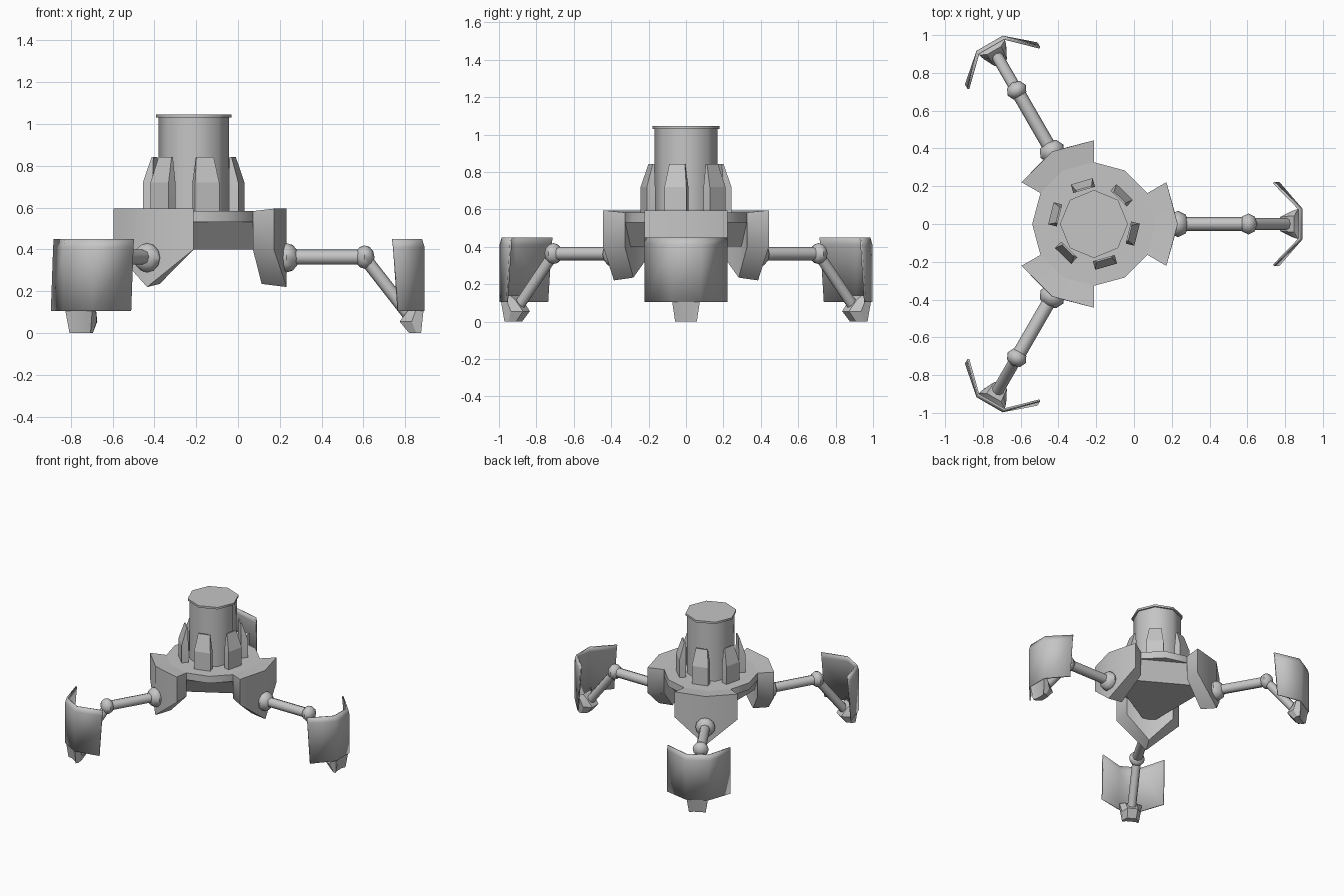
import bpy, bmesh, math
from mathutils import Vector, Matrix

if "Cube" in bpy.data.objects:
    bpy.data.objects.remove(bpy.data.objects["Cube"])

AXIS = Vector((-0.212, 0, 0))

grey = bpy.data.materials.new("plain_grey")
grey.use_nodes = True
COLOUR = (0.56, 0.56, 0.56, 1)
grey.diffuse_color = COLOUR
grey.node_tree.nodes["Principled BSDF"].inputs["Base Color"].default_value = COLOUR


def finish(bm, name, turn=0, smooth=50, recalc=True):
    """Turn a part about the hull axis and make it an object."""
    if recalc:
        bmesh.ops.recalc_face_normals(bm, faces=bm.faces)
    bm.transform(Matrix.Translation(AXIS) @ Matrix.Rotation(math.radians(turn), 4, 'Z'))
    mesh = bpy.data.meshes.new(name)
    bm.to_mesh(mesh)
    bm.free()
    mesh.materials.append(grey)
    obj = bpy.data.objects.new(name, mesh)
    bpy.context.collection.objects.link(obj)
    bpy.ops.object.select_all(action='DESELECT')
    obj.select_set(True)
    bpy.context.view_layer.objects.active = obj
    bpy.ops.object.shade_smooth_by_angle(angle=math.radians(smooth))
    return obj


def ring(radius, z, angles):
    return [(radius * math.cos(math.radians(a)), radius * math.sin(math.radians(a)), z)
            for a in angles]


def loft(bm, loops):
    """Skin matching loops of points and cap both ends."""
    rows = [[bm.verts.new(p) for p in loop] for loop in loops]
    n = len(rows[0])
    for low, high in zip(rows, rows[1:]):
        for i in range(n):
            j = (i + 1) % n
            bm.faces.new((low[i], low[j], high[j], high[i]))
    bm.faces.new(rows[0][::-1])
    bm.faces.new(rows[-1])


def drum(name, sides, profile):
    bm = bmesh.new()
    angles = [i * 360 / sides for i in range(sides)]
    loft(bm, [ring(r, z, angles) for r, z in profile])
    finish(bm, name)


def underside(name):
    """Three-sided block that narrows downwards between the pods."""
    bm = bmesh.new()
    loops = []
    for z, inset, half in ((0.4, 0.2, 0.3), (0.535, 0.28, 0.162)):
        loop = []
        for a in (60, 180, 300):
            turn = Matrix.Rotation(math.radians(a), 3, 'Z')
            loop += [turn @ Vector((inset, side * half, z)) for side in (-1, 1)]
        loops.append(loop)
    loft(bm, loops)
    finish(bm, name, smooth=20)


def ball(name, radius, centre, turn):
    """Joint slightly flattened along the leg."""
    bm = bmesh.new()
    bmesh.ops.create_uvsphere(bm, u_segments=8, v_segments=6, radius=radius,
                              matrix=Matrix.Translation(centre) @ Matrix.Diagonal((0.84, 1, 1, 1)))
    finish(bm, name, turn)


def rod(name, radius, start, end, turn):
    start, end = Vector(start), Vector(end)
    aim = (end - start).to_track_quat('Z', 'Y').to_matrix().to_4x4()
    bm = bmesh.new()
    bmesh.ops.create_cone(bm, cap_ends=True, segments=8, radius1=radius, radius2=radius,
                          depth=(end - start).length,
                          matrix=Matrix.Translation((start + end) / 2) @ aim)
    finish(bm, name, turn)


def pod(name, turn):
    """Outer hull block with a keel-shaped underside."""
    bm = bmesh.new()
    spread = (-30, 0, 30)
    top_in, top_out = ring(0.327, 0.583, spread), ring(0.443, 0.595, spread)
    low_in, low_out = ring(0.327, 0.4, spread), ring(0.443, 0.4, spread)
    low_in[1], low_out[1] = (0.325, 0, 0.235), (0.445, 0, 0.22)
    ti, to, li, lo = [[bm.verts.new(p) for p in row]
                      for row in (top_in, top_out, low_in, low_out)]
    for a, b in ((ti, to), (to, lo), (lo, li), (li, ti)):
        for i in range(2):
            bm.faces.new((a[i], a[i + 1], b[i + 1], b[i]))
    for i in (0, 2):
        bm.faces.new((ti[i], to[i], lo[i], li[i]))
    finish(bm, name, turn)


def shield(name, turn):
    """Thin folded plate in front of the foot."""
    bm = bmesh.new()
    rows = []
    for z, front, wing in ((0.105, 1.105, 0.982), (0.41, 1.105, 0.96), (0.45, 1.092, 0.955)):
        rows.append([bm.verts.new(p) for p in
                     ((wing, -0.222, z), (front, -0.08, z), (front, 0.08, z), (wing, 0.222, z))])
    for low, high in zip(rows, rows[1:]):
        for i in range(3):
            bm.faces.new((low[i], low[i + 1], high[i + 1], high[i]))
    # Faces are wound to look outwards, so the thickness grows inwards
    obj = finish(bm, name, turn, recalc=False)
    mod = obj.modifiers.new("thickness", 'SOLIDIFY')
    mod.thickness = 0.01
    mod.offset = -1


def foot(name, turn):
    """Pointed foot, rounded towards the hull."""
    bm = bmesh.new()
    profile = ((0.985, 0.055), (1.03, 0), (1.075, 0), (1.098, 0.105), (1.06, 0.14), (1.03, 0.115))
    loft(bm, [[(1.1 - (1.1 - r) * depth, side * (0.058 + 0.15 * z), z) for r, z in profile]
              for side, depth in ((-1, 0.5), (-0.55, 1), (0.55, 1), (1, 0.5))])
    finish(bm, name, turn, 30)


def fin(name, turn):
    """Upright rib beside the turret, tapering to a thin top edge."""
    bm = bmesh.new()
    loops = []
    for z, inner, outer, half in ((0.56, 0.188, 0.235, 0.06), (0.72, 0.188, 0.235, 0.06),
                                  (0.842, 0.188, 0.197, 0.043)):
        loops.append([(inner, -half, z), (outer, -half, z), (outer, half, z), (inner, half, z)])
    loft(bm, loops)
    finish(bm, name, turn, 10)


# Hull and turret
drum("hull_plate", 12, ((0.327, 0.53), (0.327, 0.583)))
underside("hull_underside")
drum("turret", 8, ((0.168, 0.57), (0.168, 1.035)))
drum("turret_cap", 8, ((0.18, 1.03), (0.18, 1.045)))
for k in range(6):
    fin(f"turret_fin_{k + 1}", 46 + 60 * k)

# Three identical legs
for k, place in enumerate(("left", "back_right", "front_right")):
    turn = 120 * k
    pod(f"{place}_hull_pod", turn)
    ball(f"{place}_hip_joint", 0.07, (0.445, 0, 0.36), turn)
    rod(f"{place}_upper_leg", 0.036, (0.48, 0, 0.363), (0.8, 0, 0.363), turn)
    ball(f"{place}_knee_joint", 0.056, (0.818, 0, 0.363), turn)
    rod(f"{place}_lower_leg", 0.031, (0.825, 0, 0.35), (1.035, 0, 0.08), turn)
    foot(f"{place}_foot", turn)
    shield(f"{place}_shield", turn)
